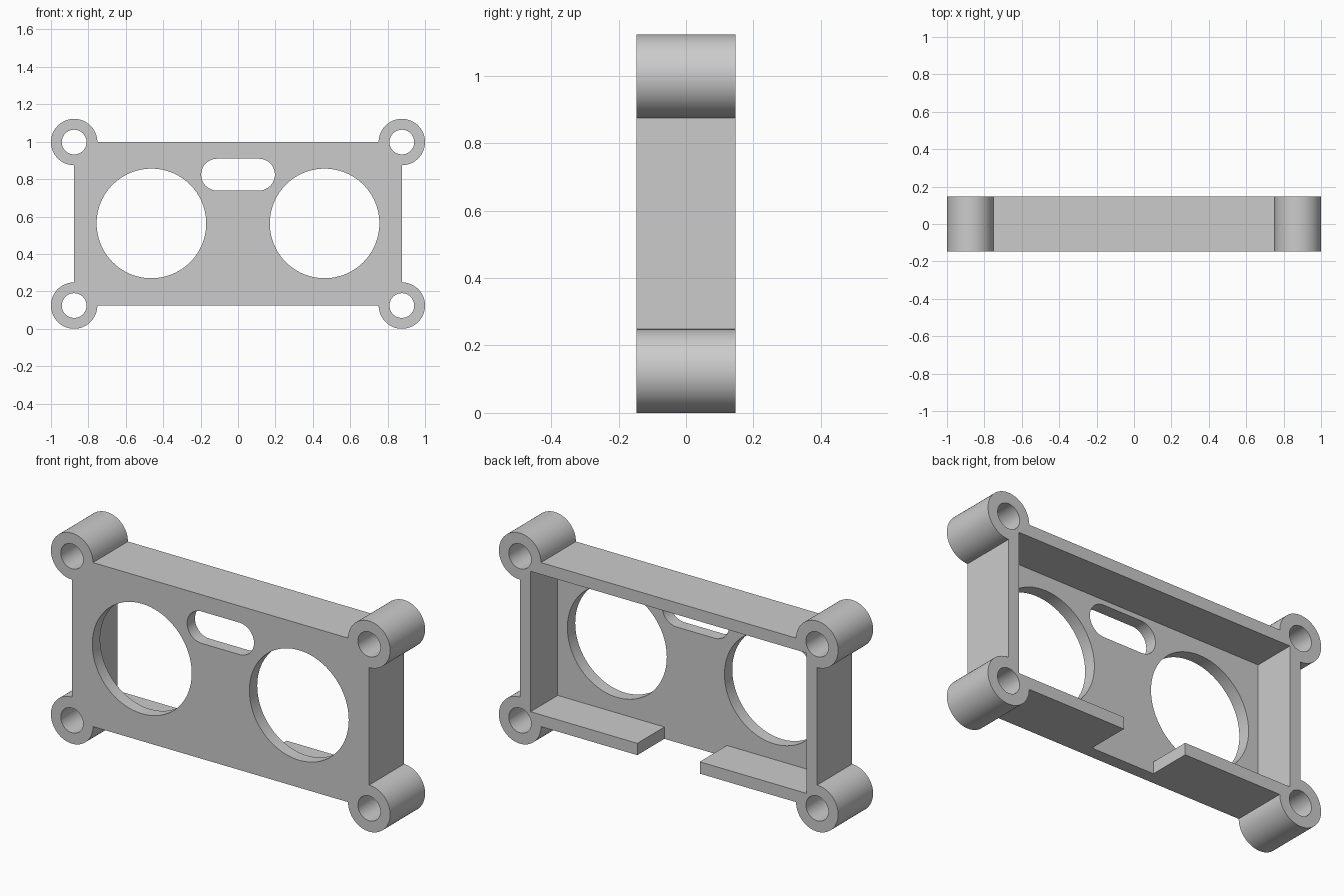
import bpy
import math

if "Cube" in bpy.data.objects:
    bpy.data.objects.remove(bpy.data.objects["Cube"], do_unlink=True)

# Main dimensions
HALF_X, Z_LOW, Z_HIGH = 0.876, 0.124, 0.998   # panel edges and boss centres
DEPTH = 0.294
WALL, FACE = 0.063, 0.066
BOSS_R, SCREW_R = 0.124, 0.066

grey = bpy.data.materials.new("light_grey")
grey.diffuse_color = (0.6, 0.6, 0.6, 1)
grey.use_nodes = True
grey.node_tree.nodes["Principled BSDF"].inputs["Base Color"].default_value = (0.6, 0.6, 0.6, 1)


def box(name, low, high):
    middle = [(a + b) / 2 for a, b in zip(low, high)]
    bpy.ops.mesh.primitive_cube_add(size=1, location=middle)
    ob = bpy.context.object
    ob.name = name
    ob.scale = [b - a for a, b in zip(low, high)]
    bpy.ops.object.transform_apply(location=True, rotation=True, scale=True)
    return ob


def rod(name, x, z, radius, length):
    bpy.ops.mesh.primitive_cylinder_add(vertices=96, radius=radius, depth=length,
                                        location=(x, 0, z), rotation=(math.pi / 2, 0, 0))
    ob = bpy.context.object
    ob.name = name
    bpy.ops.object.transform_apply(location=True, rotation=True, scale=True)
    return ob


def combine(target, tool, operation):
    bpy.context.view_layer.objects.active = target
    mod = target.modifiers.new(operation.title(), "BOOLEAN")
    mod.operation, mod.solver, mod.object = operation, "EXACT", tool
    bpy.ops.object.modifier_apply(modifier=mod.name)
    bpy.data.objects.remove(tool, do_unlink=True)


# Solid panel with a round boss at each corner
frame = box("sensor_bezel", (-HALF_X, -DEPTH / 2, Z_LOW), (HALF_X, DEPTH / 2, Z_HIGH))
frame.data.materials.append(grey)
corners = [(x, z) for x in (-HALF_X, HALF_X) for z in (Z_LOW, Z_HIGH)]
for x, z in corners:
    combine(frame, rod("corner_boss", x, z, BOSS_R, DEPTH), "UNION")

# Open cavity at the back
combine(frame, box("cavity", (-HALF_X + WALL, -DEPTH / 2 + FACE, Z_LOW + WALL),
                   (HALF_X - WALL, DEPTH, Z_HIGH - WALL)), "DIFFERENCE")

# Gap in the bottom wall
combine(frame, box("bottom_gap", (-0.184, -DEPTH / 2 + FACE, 0),
                   (0.184, DEPTH, Z_LOW + 2 * WALL)), "DIFFERENCE")

# Screw holes and the two large round openings
for x, z in corners:
    combine(frame, rod("screw_hole", x, z, SCREW_R, 1), "DIFFERENCE")
for x in (-0.463, 0.463):
    combine(frame, rod("round_opening", x, 0.563, 0.293, 1), "DIFFERENCE")

# Rounded slot
slot = box("slot", (-0.112, -0.5, 0.739), (0.112, 0.5, 0.909))
for x in (-0.112, 0.112):
    combine(slot, rod("slot_end", x, 0.824, 0.085, 1), "UNION")
combine(frame, slot, "DIFFERENCE")

# Smooth the round walls, keep edges sharp
bpy.ops.object.select_all(action="DESELECT")
frame.select_set(True)
bpy.context.view_layer.objects.active = frame
bpy.ops.object.shade_smooth_by_angle(angle=math.radians(30))
